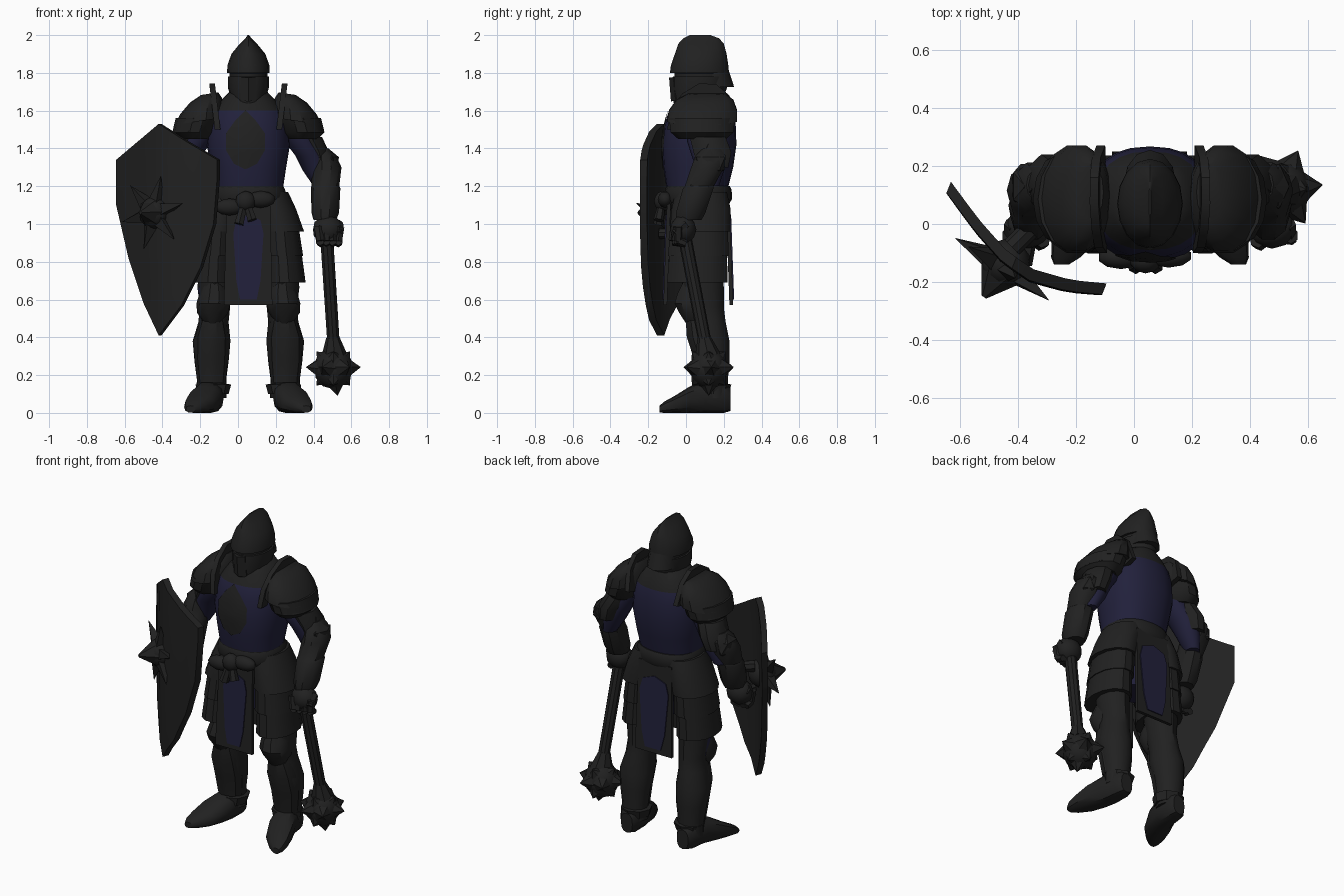
import bpy, bmesh, math
from mathutils import Vector

if "Cube" in bpy.data.objects:
    bpy.data.objects.remove(bpy.data.objects["Cube"])

CX = 0.055  # body symmetry plane


def material(name, rgb):
    m = bpy.data.materials.new(name)
    m.diffuse_color = (*rgb, 1)
    m.use_nodes = True
    m.node_tree.nodes["Principled BSDF"].inputs["Base Color"].default_value = m.diffuse_color
    return m


MATS = [material("dark_steel", (0.015, 0.015, 0.015)), material("navy_cloth", (0.0155, 0.0148, 0.044))]


def finish(name, bm, rule=None, col=0, angle=35):
    bmesh.ops.recalc_face_normals(bm, faces=bm.faces)
    for f in bm.faces:
        f.material_index = rule(f.calc_center_median()) if rule else col
    me = bpy.data.meshes.new(name)
    bm.to_mesh(me)
    bm.free()
    for m in MATS:
        me.materials.append(m)
    ob = bpy.data.objects.new(name, me)
    bpy.context.collection.objects.link(ob)
    bpy.ops.object.select_all(action='DESELECT')
    ob.select_set(True)
    bpy.context.view_layer.objects.active = ob
    bpy.ops.object.shade_smooth_by_angle(angle=math.radians(angle))
    return ob


def loft(name, rings, n=12, power=2.0, along_y=False, both=False, rule=None, col=0, angle=35, tilt=0.0):
    """Skin rings (x, y, z, rx, r2); rings lie flat, or upright when along_y. Tilt raises the outer side."""
    for side in ((1, -1) if both else (1,)):
        bm = bmesh.new()
        loops = []
        for x, y, z, ra, rb in rings:
            x = x if side == 1 else 2 * CX - x
            loop = []
            for i in range(n):
                t = 2 * math.pi * i / n
                c, s = math.cos(t), math.sin(t)
                a = ra * math.copysign(abs(c) ** (2 / power), c)
                b = rb * math.copysign(abs(s) ** (2 / power), s)
                loop.append(bm.verts.new((x + a, y, z + b) if along_y else (x + a, y + b, z + a * side * tilt)))
            loops.append(loop)
        for A, B in zip(loops, loops[1:]):
            for i in range(n):
                j = (i + 1) % n
                bm.faces.new((A[i], A[j], B[j], B[i]))
        bm.faces.new(loops[0])
        bm.faces.new(loops[-1])
        finish(name + (("_right" if side == 1 else "_left") if both else ""), bm, rule, col, angle)


def cone(bm, p, q, r1, r2=0.0, n=8):
    p, q = Vector(p), Vector(q)
    rot = Vector((0, 0, 1)).rotation_difference(q - p)
    vs = bmesh.ops.create_cone(bm, cap_ends=True, segments=n, radius1=r1, radius2=max(r2, 0.001), depth=(q - p).length)['verts']
    for v in vs:
        v.co = rot @ v.co + (p + q) / 2


def ball(bm, c, r, sub=2):
    for v in bmesh.ops.create_icosphere(bm, subdivisions=sub, radius=1)['verts']:
        v.co = Vector([c[k] + v.co[k] * r[k] for k in range(3)])


def prism(name, pts, off, col=0):
    """Flat polygon pushed along the offset vector."""
    bm = bmesh.new()
    f = bm.faces.new([bm.verts.new(p) for p in pts])
    for v in bmesh.ops.extrude_face_region(bm, geom=[f])['geom']:
        if isinstance(v, bmesh.types.BMVert):
            v.co += Vector(off)
    return finish(name, bm, col=col)


def interp(tab, x):
    for (a, va), (b, vb) in zip(tab, tab[1:]):
        if x <= b:
            return va + (vb - va) * (x - a) / (b - a)
    return tab[-1][1]


# Torso with blue surcoat between belt and collar
loft("torso", [(CX, .06, 1.14, .18, .155), (CX, .06, 1.2, .185, .165), (CX, .065, 1.3, .2, .185),
               (CX, .07, 1.42, .22, .197), (CX, .075, 1.53, .21, .188), (CX, .08, 1.6, .19, .17),
               (CX, .09, 1.66, .14, .14), (CX, .09, 1.7, .1, .12)], n=24, power=2.3,
     rule=lambda c: int(1.2 < c.z < 1.6), angle=50)

# Chest emblem, wrapped onto the surcoat
bm = bmesh.new()
shape = [(0, .16), (.05, .11), (.1, .04), (.1, -.05), (.06, -.12), (0, -.15), (-.06, -.12), (-.1, -.05), (-.1, .04), (-.05, .11)]
rows = [[bm.verts.new((CX - .015 + x * k, -.3, 1.44 + z * k)) for x, z in shape] for k in (1, .75, .5, .25)]
for A, B in zip(rows, rows[1:]):
    for i in range(10):
        j = (i + 1) % 10
        bm.faces.new((A[i], A[j], B[j], B[i]))
bm.faces.new(rows[-1])
emblem = finish("chest_emblem", bm)
wrap = emblem.modifiers.new("wrap", 'SHRINKWRAP')
wrap.target = bpy.data.objects["torso"]
wrap.wrap_method = 'PROJECT'
wrap.use_project_y, wrap.use_project_z = True, False
wrap.use_positive_direction = True
wrap.wrap_mode = 'ABOVE_SURFACE'
wrap.offset = .007

# Helmet with crest ridge, brow, visor slit and nape flare
loft("helmet", [(CX, .06, 1.64, .085, .125), (CX, .072, 1.72, .108, .145), (CX, .075, 1.78, .109, .145),
                (CX, .075, 1.782, .1, .135), (CX, .075, 1.798, .1, .135), (CX, .07, 1.8, .113, .155),
                (CX, .072, 1.84, .111, .152), (CX, .078, 1.9, .09, .137), (CX, .08, 1.955, .045, .12),
                (CX, .08, 1.983, .016, .095), (CX, .075, 2.0, .004, .055)], n=16)
loft("nape_guard", [(CX, .14, 1.725, .09, .115), (CX, .13, 1.84, .085, .088)], n=12)
bm = bmesh.new()
cone(bm, (CX, -.03, 1.655), (CX, -.045, 1.78), .05, .045, 6)
finish("visor", bm)

# Shoulder armour: dome, flaring lame and an upright neck guard
loft("pauldron", [(.31, .085, 1.545, .137, .19), (.3, .09, 1.6, .115, .185), (.28, .1, 1.655, .085, .155),
                  (.26, .11, 1.69, .045, .1)], n=14, both=True, tilt=-.15)
loft("pauldron_lame", [(.34, .085, 1.45, .08, .13), (.34, .085, 1.485, .118, .17), (.32, .085, 1.56, .12, .18)], n=14, both=True)
loft("pauldron_flange", [(.35, .085, 1.49, .107, .165), (.335, .085, 1.55, .09, .16)], n=14, both=True)
for tag, s in (("right", 1), ("left", -1)):
    pts = [(-.1, 1.5), (-.08, 1.61), (-.02, 1.69), (.07, 1.745), (.16, 1.74), (.23, 1.68), (.27, 1.55), (.08, 1.5)]
    prism("neck_guard_" + tag, [(CX + s * (.148 + (z - 1.5) * .12), y, z) for y, z in pts], (s * .03, 0, 0))

# Arms: blue sleeves, elbow guards, forearm plates, gauntlets
loft("upper_arm", [(.44, .125, 1.2, .04, .05), (.41, .13, 1.28, .065, .07), (.385, .12, 1.36, .08, .09), (.33, .1, 1.44, .085, .095), (.3, .1, 1.53, .09, .1)],
     n=12, both=True, col=1)
loft("arm_plate", [(.425, .14, 1.3, .065, .088), (.405, .14, 1.38, .078, .105), (.365, .115, 1.46, .08, .1)], n=10, both=True)
loft("forearm", [(.46, .015, 1.02, .06, .07), (.462, .025, 1.06, .073, .082), (.464, .065, 1.19, .078, .085), (.462, .07, 1.2, .074, .08),
                 (.47, .115, 1.3, .078, .092), (.46, .13, 1.36, .06, .085), (.45, .135, 1.4, .03, .05)], n=10, both=True)
for tag, s in (("right", 1), ("left", -1)):
    bm = bmesh.new()
    X = lambda v: CX + s * (v - CX)
    cone(bm, (X(.45), .11, 1.33), (X(.46), .12, 1.425), .06, 0, 6)
    ball(bm, (X(.485), .13, 1.32), (.055, .09, .075), 1)
    finish("elbow_guard_" + tag, bm)
    bm = bmesh.new()
    ball(bm, (X(.475), -.015, .97), (.082, .07, .078))
    for i in range(4):
        cone(bm, (X(.425 + i * .038), -.055 + i * .005, .985), (X(.435 + i * .032), -.07 + i * .01, .91), .028, .023, 6)
        cone(bm, (X(.435 + i * .032), -.07 + i * .01, .91), (X(.44 + i * .03), .0, .895), .025, .02, 6)
    cone(bm, (X(.53), .0, 1.0), (X(.54), -.06, .95), .028, .02, 6)
    finish("gauntlet_" + tag, bm)

# Pelvis, belt and knot
loft("pelvis", [(CX, .08, .8, .12, .1), (CX, .08, .94, .17, .13), (CX, .08, 1.0, .19, .15), (CX, .07, 1.16, .185, .155)], n=16,
     rule=lambda c: int(c.z < .95))
loft("belt", [(CX, .065, 1.11, .195, .165), (CX, .065, 1.13, .2, .178), (CX, .065, 1.18, .195, .177), (CX, .065, 1.2, .185, .167)], n=20, power=2.3)
bm = bmesh.new()
ball(bm, (.04, -.125, 1.12), (.055, .045, .055))
ball(bm, (-.045, -.115, 1.09), (.08, .04, .045))
ball(bm, (.12, -.11, 1.13), (.08, .04, .045))
cone(bm, (.03, -.13, 1.1), (.005, -.145, 1.0), .02, .028, 6)
cone(bm, (.05, -.13, 1.1), (.075, -.145, 1.02), .02, .028, 6)
finish("belt_knot", bm)

# Layered hip plates
for i, r in enumerate([[(.245, .06, .69, .113, .165), (.235, .065, .86, .1, .155)],
                       [(.232, .065, .83, .113, .165), (.22, .07, .99, .1, .155)],
                       [(.225, .075, .96, .125, .165), (.195, .08, 1.08, .112, .16), (.165, .08, 1.17, .1, .14)]]):
    loft("hip_plate_%d" % (i + 1), r, n=14, both=True)

# Hanging cloths: dark border slab with a thin blue inset, front and back
for tag, y, d in (("front", -.12, -1), ("back", .25, 1)):
    prism("tabard_" + tag, [(-.06, y - d * .02, 1.13), (.17, y - d * .02, 1.13), (.182, y, .57), (-.075, y, .57)], (0, -d * .02, 0))
    w = .08 if d < 0 else .1
    shp = [(-w * .55, .6), (w * .55, .6), (w * .8, .7), (w, .95), (w * .8, 1.02), (0, 1.05), (-w * .8, 1.02), (-w, .95), (-w * .8, .7)]
    prism("tabard_inset_" + tag, [(CX + x, y - d * .02 * (z - .57) / .56, z) for x, z in shp], (0, d * .006, 0), 1)

# Legs, blue only under the hip plates and on the outer left thigh
loft("leg", [(.25, .15, .08, .08, .075), (.25, .15, .18, .078, .072), (.25, .145, .27, .09, .085), (.25, .125, .38, .1, .105),
             (.24, .11, .48, .08, .1), (.232, .1, .56, .08, .1), (.235, .09, .665, .09, .11), (.22, .085, .8, .09, .11), (.2, .08, 1.0, .09, .11)],
     n=12, both=True, rule=lambda c: int(c.z > .78 or (c.x < -.19 and c.y < .11 and .58 < c.z < .7)))
loft("knee_guard", [(.245, .05, .47, .04, .05), (.245, .04, .53, .082, .08), (.24, .03, .58, .09, .095),
                    (.235, .04, .63, .08, .09), (.235, .06, .69, .06, .08)], n=10, both=True)
loft("shin_guard", [(.25, .13, .16, .075, .07), (.252, .12, .28, .088, .08), (.25, .09, .4, .09, .09), (.245, .07, .49, .065, .075)], n=10, both=True)
loft("boot", [(.25, .235, .07, .04, .06), (.253, .2, .085, .065, .085), (.26, .1, .085, .075, .085), (.285, .02, .07, .086, .07),
              (.315, -.06, .045, .078, .045), (.345, -.115, .03, .05, .03), (.36, -.14, .02, .025, .018)],
     n=12, power=2.5, along_y=True, both=True)
loft("ankle_flange", [(.245, .145, .1, .085, .08), (.24, .15, .15, .094, .09), (.245, .15, .155, .07, .07)], n=8, both=True)

# Mace: tapered shaft, spiked ball
bm = bmesh.new()
cone(bm, (.465, -.02, 1.0), (.51, .115, .3), .036, .034, 10)
cone(bm, (.502, .095, .4), (.51, .115, .3), .035, .07, 8)
finish("mace_shaft", bm)
bm = bmesh.new()
head = Vector((.505, .12, .235))
ball(bm, head, (.105, .1, .11))
dirs = [(.15, 0, -1)] + [(math.cos(i * math.pi / 3 + .1), math.sin(i * math.pi / 3 + .1), .05) for i in range(6)]
dirs += [(.7 * math.cos(i * math.pi / 2), .7 * math.sin(i * math.pi / 2), k) for i in range(4) for k in (-.7, .7)]
for i, d in enumerate(dirs):
    d = Vector(d).normalized()
    cone(bm, head + d * .06, head + d * (.145 if i < 7 else .125), .07, 0, 6)
finish("mace_head", bm, angle=25)

# Curved shield: a grid trimmed by top and bottom outlines, then thickened
XS = [-.645, -.61, -.58, -.54, -.5, -.46, -.42, -.36, -.3, -.25, -.2, -.165, -.13, -.11]
TOP = [(-.645, 1.34), (-.42, 1.53), (-.28, 1.44), (-.11, 1.34)]
BOT = [(-.645, 1.1), (-.58, .82), (-.5, .58), (-.42, .41), (-.3, .57), (-.2, .77), (-.13, 1.0), (-.11, 1.25)]
CURVE = [(-.645, .12), (-.55, -.01), (-.45, -.125), (-.36, -.185), (-.23, -.22), (-.11, -.23)]
bm = bmesh.new()
grid = []
for x in XS:
    t, b = interp(TOP, x), interp(BOT, x)
    col = []
    for k in range(9):
        z = b + (t - b) * k / 8
        col.append(bm.verts.new((x, interp(CURVE, x) - .008 * (1 - ((z - .97) / .56) ** 2) - .008, z)))
    grid.append(col)
for A, B in zip(grid, grid[1:]):
    for k in range(8):
        bm.faces.new((A[k], B[k], B[k + 1], A[k + 1]))
back = bmesh.ops.duplicate(bm, geom=bm.faces[:] + bm.verts[:] + bm.edges[:])
for v in [g for g in back['geom'] if isinstance(g, bmesh.types.BMVert)]:
    v.co += Vector((.015, .038, 0))
bmesh.ops.bridge_loops(bm, edges=[e for e in bm.edges if e.is_boundary])
finish("shield", bm, angle=40)

# Shield boss with a flat star of spikes, and the grip straps behind
bm = bmesh.new()
c, nrm, tan = Vector((-.44, -.135, 1.06)), Vector((-.55, -.83, 0)), Vector((.83, -.55, 0))
ball(bm, c, (.085, .085, .09))
cone(bm, c + nrm * .04, c + nrm * .14, .075, .01, 6)
for i in range(6):
    a = i * math.pi / 3 + .25
    d = tan * math.cos(a) + Vector((0, 0, math.sin(a)))
    cone(bm, c + d * .04 + nrm * .01, c + d * .2 + nrm * .025, .05, 0, 4)
finish("shield_boss", bm, angle=25)
bm = bmesh.new()
cone(bm, (-.36, -.02, 1.12), (-.42, -.08, 1.12), .035, .035, 8)
cone(bm, (-.36, -.03, .95), (-.38, -.14, .95), .03, .03, 8)
finish("shield_grip", bm)
